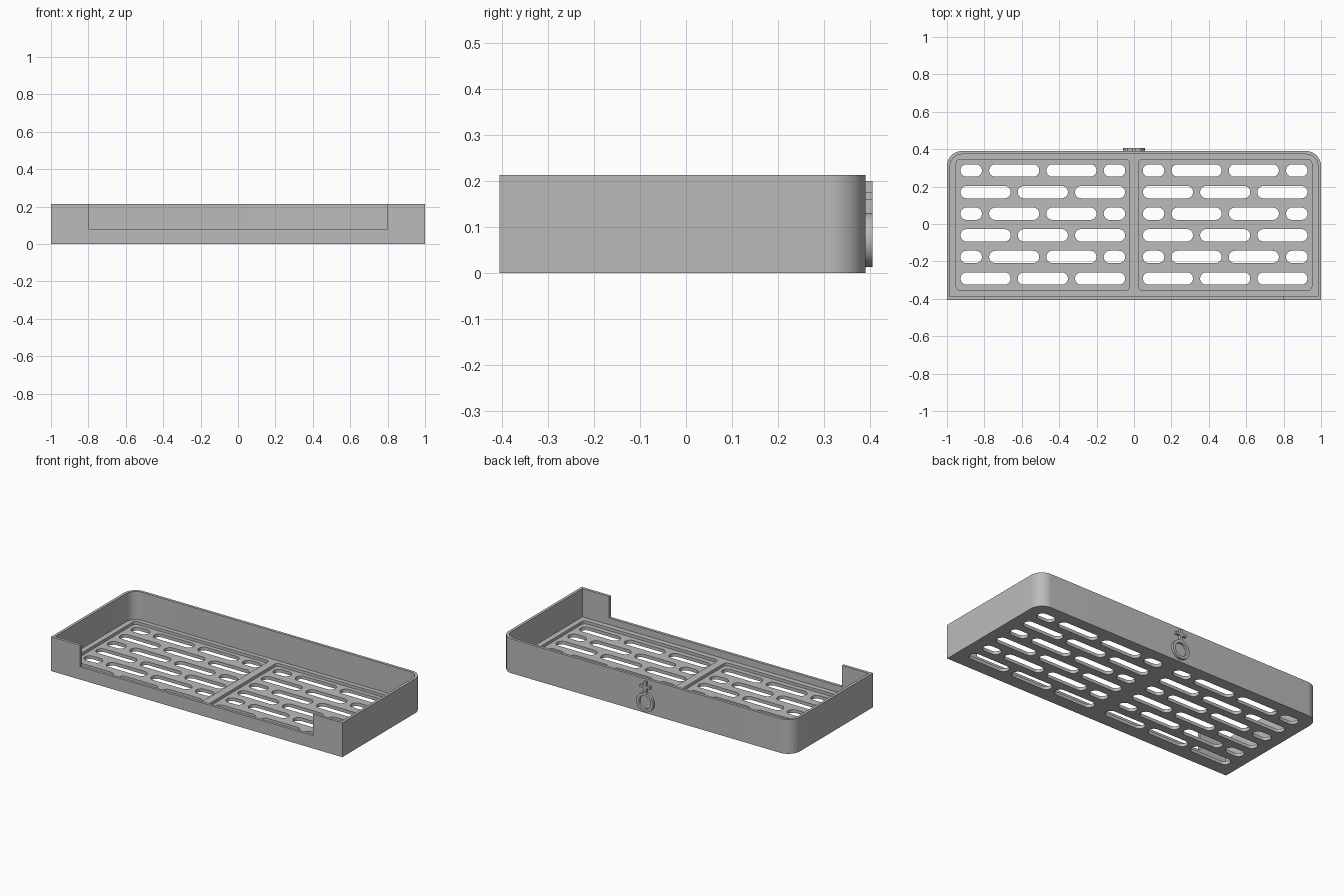
import bpy, bmesh
from math import sin, cos, pi, radians
from mathutils import Matrix

if "Cube" in bpy.data.objects:
    bpy.data.objects.remove(bpy.data.objects["Cube"])

# Material
GREY = (0.5, 0.5, 0.5, 1)
mat = bpy.data.materials.new("plain grey")
mat.use_nodes = True
mat.diffuse_color = GREY
mat.node_tree.nodes["Principled BSDF"].inputs["Base Color"].default_value = GREY


def rounded(x0, x1, y0, y1, back=0, front=0, steps=14):
    """Rectangle outline with separate radii for back and front corners."""
    corners = [(x1, y1, back, -1, -1), (x0, y1, back, 1, -1),
               (x0, y0, front, 1, 1), (x1, y0, front, -1, 1)]
    pts = []
    for i, (x, y, r, sx, sy) in enumerate(corners):
        for k in range(steps + 1 if r else 1):
            a = (i + k / steps) * pi / 2
            pts.append((x + sx * r + r * cos(a), y + sy * r + r * sin(a))
                       if r else (x, y))
    return pts


def prisms(name, outlines, z0, z1):
    """One object holding an upright prism for each outline."""
    bm = bmesh.new()
    for pts in outlines:
        low = [bm.verts.new((x, y, z0)) for x, y in pts]
        high = [bm.verts.new((x, y, z1)) for x, y in pts]
        bm.faces.new(low[::-1])
        bm.faces.new(high)
        for i in range(len(pts)):
            j = (i + 1) % len(pts)
            bm.faces.new((low[i], low[j], high[j], high[i]))
    bmesh.ops.remove_doubles(bm, verts=bm.verts, dist=1e-5)
    bmesh.ops.recalc_face_normals(bm, faces=bm.faces)
    me = bpy.data.meshes.new(name)
    bm.to_mesh(me)
    bm.free()
    me.materials.append(mat)
    ob = bpy.data.objects.new(name, me)
    bpy.context.collection.objects.link(ob)
    return ob


def activate(ob):
    bpy.ops.object.select_all(action='DESELECT')
    ob.select_set(True)
    bpy.context.view_layer.objects.active = ob


def cut(ob, cutter):
    mod = ob.modifiers.new("cut", 'BOOLEAN')
    mod.operation = 'DIFFERENCE'
    mod.solver = 'EXACT'
    mod.object = cutter
    activate(ob)
    bpy.ops.object.modifier_apply(modifier=mod.name)
    bpy.data.objects.remove(cutter)


def finish(ob):
    activate(ob)
    bpy.ops.object.shade_smooth_by_angle(angle=radians(30))


# Main dimensions
FRONT, BACK, TOP, WALL = -0.405, 0.39, 0.213, 0.017
PANEL_X, PANEL_Z, RIM_Z = 0.4875, 0.02, 0.038

# Tray body, hollowed above the floor
tray = prisms("tray", [rounded(-1, 1, FRONT, BACK, back=0.08)], 0, TOP)
cut(tray, prisms("cavity", [rounded(-1 + WALL, 1 - WALL, FRONT + WALL,
                                    BACK - WALL, back=0.063)], RIM_Z, 0.3))

# Wide opening in the front wall
cut(tray, prisms("front_opening",
                 [rounded(-0.8, 0.8, -0.5, FRONT + WALL + 0.01)], 0.08, 0.3))

# Two recessed floor panels with a ridge between them
cut(tray, prisms("panel_recess",
                 [rounded(s * PANEL_X - 0.463, s * PANEL_X + 0.463, -0.355, 0.345,
                          0.02, 0.02, 6) for s in (-1, 1)], PANEL_Z, 0.1))

# Staggered drain slots: (offset from panel centre, length)
LONG, SHORT, HALF = 0.268, 0.115, 0.033
row_a = [(-0.383, SHORT), (-0.153, LONG), (0.153, LONG), (0.383, SHORT)]
row_b = [(-0.306, LONG), (0, LONG), (0.306, LONG)]
slots = []
for s in (-1, 1):
    for row in range(6):
        y = 0.286 - 0.1155 * row
        for dx, length in (row_b if row % 2 else row_a):
            x = s * PANEL_X + dx
            slots.append(rounded(x - length / 2, x + length / 2,
                                 y - HALF, y + HALF, HALF, HALF, 8))
cut(tray, prisms("drain_slots", slots, -0.1, 0.1))
finish(tray)


# Raised ornament on the back: a ring with a cross above it
def disc(r, z=0.0715):
    return rounded(-r, r, z - r, z + r, r, r, 12)


ring = prisms("back_ring", [disc(0.0585)], -0.405, -0.388)
cut(ring, prisms("ring_hole", [disc(0.041)], -0.5, -0.3))

W, ARM = 0.0075, 0.035
half = [(W, 0.126), (W, 0.16), (ARM, 0.16), (ARM, 0.175), (W, 0.175), (W, 0.2)]
cross = prisms("back_cross", [half + [(-x, z) for x, z in half[::-1]]],
               -0.405, -0.388)
for ob in (ring, cross):
    ob.data.transform(Matrix.Rotation(pi / 2, 4, 'X'))
    finish(ob)
